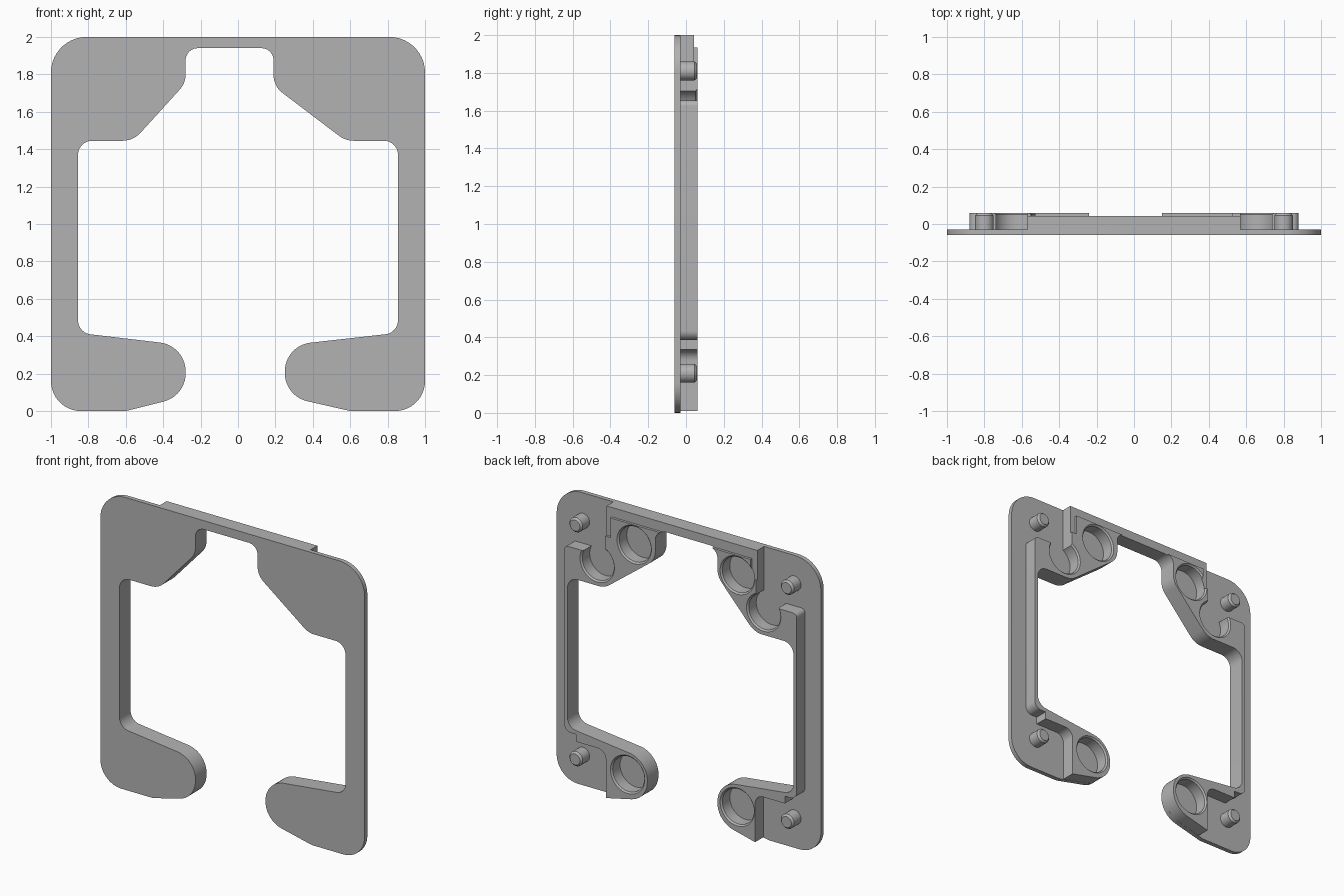
import bpy
import bmesh
import math
from mathutils import Vector

if "Cube" in bpy.data.objects:
    bpy.data.objects.remove(bpy.data.objects["Cube"], do_unlink=True)

FRONT, MID, BACK = -0.06, -0.03, 0.06

grey = bpy.data.materials.new("plain grey")
grey.use_nodes = True
grey.diffuse_color = (0.45, 0.45, 0.45, 1)
grey.node_tree.nodes["Principled BSDF"].inputs["Base Color"].default_value = (0.45, 0.45, 0.45, 1)


def make_object(name, bm):
    bmesh.ops.recalc_face_normals(bm, faces=bm.faces)
    mesh = bpy.data.meshes.new(name)
    bm.to_mesh(mesh)
    bm.free()
    mesh.materials.append(grey)
    obj = bpy.data.objects.new(name, mesh)
    bpy.context.collection.objects.link(obj)
    return obj


def rounded(corners):
    """Replace each (x, z, radius) corner by a tangent arc."""
    pts = []
    for i, (x, z, r) in enumerate(corners):
        p = Vector((x, z))
        if not r:
            pts.append(p)
            continue
        a = (Vector(corners[i - 1][:2]) - p).normalized()
        b = (Vector(corners[(i + 1) % len(corners)][:2]) - p).normalized()
        half = a.angle(b) / 2
        centre = p + (a + b).normalized() * (r / math.sin(half))
        u = p + a * (r / math.tan(half)) - centre
        v = p + b * (r / math.tan(half)) - centre
        sweep = u.angle(v)
        steps = max(3, round(sweep / math.radians(8)))
        for k in range(steps + 1):
            t = k / steps
            w = (u * math.sin((1 - t) * sweep) + v * math.sin(t * sweep)) / math.sin(sweep)
            pts.append(centre + w)
    return pts


def slab(name, corners, y0, y1):
    """Extrude a rounded outline from y0 to y1."""
    bm = bmesh.new()
    face = bm.faces.new([bm.verts.new((p.x, y0, p.y)) for p in rounded(corners)])
    new = bmesh.ops.extrude_face_region(bm, geom=[face])["geom"]
    verts = [g for g in new if isinstance(g, bmesh.types.BMVert)]
    bmesh.ops.translate(bm, verts=verts, vec=(0, y1 - y0, 0))
    return make_object(name, bm)


def turned(name, x, z, profile, sides=40):
    """Round solid along y from (radius, y) pairs."""
    bm = bmesh.new()
    rings = []
    for r, y in profile:
        angles = [math.tau * k / sides for k in range(sides)]
        rings.append([bm.verts.new((x + r * math.cos(a), y, z + r * math.sin(a))) for a in angles])
    for lo, hi in zip(rings, rings[1:]):
        for k in range(sides):
            n = (k + 1) % sides
            bm.faces.new((lo[k], lo[n], hi[n], hi[k]))
    bm.faces.new(rings[0])
    bm.faces.new(rings[-1])
    return make_object(name, bm)


def box(name, x0, x1, y0, y1, z0, z1):
    return slab(name, [(x0, z0, 0), (x1, z0, 0), (x1, z1, 0), (x0, z1, 0)], y0, y1)


def cut(target, cutter):
    cutter.hide_render = True
    mod = target.modifiers.new("cut", "BOOLEAN")
    mod.operation = "DIFFERENCE"
    mod.solver = "EXACT"
    mod.object = cutter
    bpy.context.view_layer.objects.active = target
    bpy.ops.object.modifier_apply(modifier=mod.name)
    bpy.data.objects.remove(cutter, do_unlink=True)


# Opening edge, from the tip of one lower arm round to the other
opening = [
    (-0.28, 0.08, 0.155), (-0.28, 0.35, 0.155),
    (-0.855, 0.418, 0.075), (-0.855, 1.445, 0.075),
    (-0.56, 1.445, 0.13), (-0.28, 1.753, 0.12), (-0.28, 1.94, 0.065),
    (0.19, 1.94, 0.065), (0.19, 1.737, 0.12), (0.575, 1.445, 0.13),
    (0.855, 1.445, 0.075), (0.855, 0.418, 0.075),
    (0.25, 0.35, 0.155), (0.25, 0.08, 0.155),
]

# Front plate
plate_edge = [(0.6, 0, 0.1), (1, 0, 0.16), (1, 2, 0.19),
              (-1, 2, 0.19), (-1, 0, 0.16), (-0.6, 0, 0.1)]
plate = slab("front_plate", opening + plate_edge, FRONT, MID)

# Raised frame behind the plate, with stepped outer sides
side = [(0.565, 0.01, 0), (0.565, 0.335, 0.06), (0.79, 0.335, 0), (0.79, 0.385, 0),
        (0.88, 0.385, 0.05), (0.88, 1.655, 0.03), (0.57, 1.655, 0), (0.57, 2, 0)]
other_side = [(-x, z, r) for x, z, r in reversed(side)]
frame = slab("raised_frame", opening + side + other_side, MID, BACK)

# Lowered top strip and shoulders
cut(frame, box("strip_cutter", -0.7, 0.7, 0.043, 0.1, 1.935, 2.1))
for s in (-1, 1):
    x0, x1 = sorted((s * 0.53, s * 0.7))
    cut(frame, box("shoulder_cutter", x0, x1, 0.043, 0.1, 1.8, 2.1))

# Round pockets with chamfered rims
for x, z in [(0.35, 1.8), (-0.43, 1.8), (0.63, 1.6), (-0.63, 1.6), (0.4, 0.215), (-0.43, 0.215)]:
    cut(frame, turned("pocket_cutter", x, z, [(0.12, -0.05), (0.12, 0.05), (0.135, 0.065)]))

# Locating pins
pins = []
for label, x in (("left", 0.8), ("right", -0.8)):
    for level, z in (("upper", 1.81), ("lower", 0.21)):
        profile = [(0.05, MID), (0.05, 0.045), (0.038, 0.058)]
        pins.append(turned(f"{level}_{label}_pin", x, z, profile, 32))

# Smooth arcs, sharp corners
bpy.ops.object.select_all(action="DESELECT")
for obj in [plate, frame] + pins:
    obj.select_set(True)
bpy.context.view_layer.objects.active = plate
bpy.ops.object.shade_smooth_by_angle(angle=math.radians(25))
